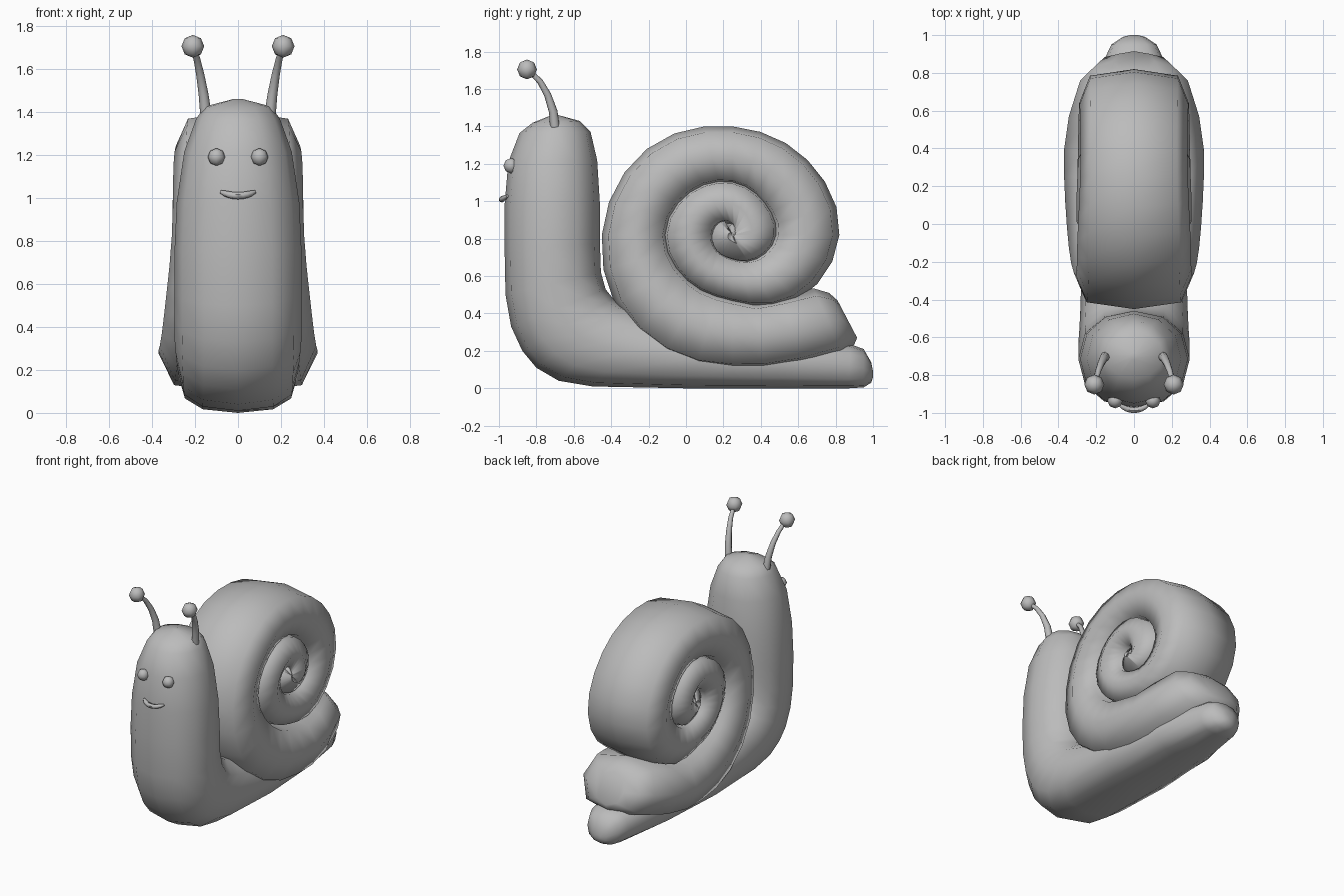
import bpy, bmesh
from math import sin, cos, pi, radians, copysign
from mathutils import Vector

cube = bpy.data.objects.get("Cube")
if cube:
    bpy.data.objects.remove(cube, do_unlink=True)

grey = bpy.data.materials.new("clay grey")
grey.use_nodes = True
grey.diffuse_color = (0.5, 0.5, 0.5, 1)
grey.node_tree.nodes["Principled BSDF"].inputs["Base Color"].default_value = (0.5, 0.5, 0.5, 1)


def finish(bm, name, angle=60):
    bmesh.ops.recalc_face_normals(bm, faces=bm.faces)
    mesh = bpy.data.meshes.new(name)
    bm.to_mesh(mesh)
    bm.free()
    mesh.materials.append(grey)
    obj = bpy.data.objects.new(name, mesh)
    bpy.context.collection.objects.link(obj)
    bpy.ops.object.select_all(action='DESELECT')
    obj.select_set(True)
    bpy.context.view_layer.objects.active = obj
    bpy.ops.object.shade_smooth_by_angle(angle=radians(angle))


def bridge(bm, rings):
    n = len(rings[0])
    for a, b in zip(rings, rings[1:]):
        for i in range(n):
            j = (i + 1) % n
            bm.faces.new((a[i], a[j], b[j], b[i]))
    bm.faces.new(rings[0])
    bm.faces.new(rings[-1])


def loft(name, sections, sides, angle):
    """Each section: outer y, z, inner y, z, half width, roundness (1 is round, less is boxier)."""
    bm = bmesh.new()
    rings = []
    for oy, oz, iy, iz, hw, power in sections:
        ring = []
        for i in range(sides):
            a = 2 * pi * i / sides
            s, c = (copysign(abs(round(v, 6)) ** power, v) for v in (sin(a), cos(a)))
            t = (1 + c) / 2
            ring.append(bm.verts.new((hw * s, iy + (oy - iy) * t, iz + (oz - iz) * t)))
        rings.append(ring)
    bridge(bm, rings)
    finish(bm, name, angle)


def tube(name, points, radii, sides=8):
    bm = bmesh.new()
    pts = [Vector(p) for p in points]
    rings = []
    for i, p in enumerate(pts):
        d = (pts[min(i + 1, len(pts) - 1)] - pts[max(i - 1, 0)]).normalized()
        u = d.cross(Vector((0, 1, 0.2))).normalized()
        v = d.cross(u)
        rings.append([bm.verts.new(p + radii[i] * (u * cos(2 * pi * k / sides) + v * sin(2 * pi * k / sides)))
                      for k in range(sides)])
    bridge(bm, rings)
    finish(bm, name)


def ball(name, centre, radius):
    bm = bmesh.new()
    bmesh.ops.create_uvsphere(bm, u_segments=8, v_segments=4, radius=radius)
    bmesh.ops.translate(bm, verts=bm.verts, vec=centre)
    finish(bm, name)


# Body: upright neck bending into a tapering foot
loft("body", [
    (-0.72, 1.46, -0.68, 1.46, 0.02, 1),
    (-0.82, 1.42, -0.57, 1.43, 0.155, 1),
    (-0.89, 1.365, -0.51, 1.37, 0.195, 1),
    (-0.95, 1.21, -0.475, 1.22, 0.25, 0.95),
    (-0.97, 0.98, -0.46, 0.98, 0.285, 0.92),
    (-0.97, 0.75, -0.46, 0.77, 0.295, 0.9),
    (-0.965, 0.50, -0.455, 0.62, 0.295, 0.9),
    (-0.935, 0.33, -0.43, 0.53, 0.295, 0.9),
    (-0.875, 0.20, -0.39, 0.48, 0.295, 0.88),
    (-0.80, 0.11, -0.34, 0.45, 0.29, 0.85),
    (-0.68, 0.04, -0.27, 0.43, 0.285, 0.8),
    (-0.50, 0.01, -0.15, 0.38, 0.28, 0.77),
    (0.0, 0.0, 0.1, 0.33, 0.275, 0.75),
    (0.5, 0.0, 0.5, 0.28, 0.23, 0.75),
    (0.87, 0.0, 0.88, 0.235, 0.155, 0.78),
    (0.95, 0.005, 0.95, 0.21, 0.12, 0.8),
    (0.99, 0.03, 0.99, 0.14, 0.06, 0.9),
    (1.0, 0.06, 1.0, 0.09, 0.02, 1)], 12, 85)

# Shell: a coiled tube, its outer radius and half width sampled every eighth of a turn
CY, CZ = 0.25, 0.82
radius = [0.73, 0.74, 0.70, 0.65, 0.58, 0.566, 0.57, 0.49, 0.37, 0.36, 0.38, 0.34, 0.30,
          0.26, 0.25, 0.20, 0.15, 0.14, 0.13, 0.115, 0.075, 0.02, -0.01, -0.03, -0.04]
width = [0.37, 0.345, 0.308, 0.30, 0.285, 0.285, 0.29, 0.295, 0.30, 0.305, 0.305,
         0.305, 0.30, 0.295, 0.29, 0.285, 0.28, 0.275, 0.27, 0.26, 0.25]


def smooth_sample(values, k):
    last = len(values) - 1
    i = min(int(k), last)
    f = min(k - i, 1)
    p0, p1, p2, p3 = (values[max(0, min(i + d, last))] for d in (-1, 0, 1, 2))
    return p1 + 0.5 * f * (p2 - p0 + f * (2*p0 - 5*p1 + 4*p2 - p3 + f * (3*(p1 - p2) + p3 - p0)))


shell = [(0.915, 0.27, 0.81, 0.47, 0.11, 0.9), (0.90, 0.235, 0.765, 0.51, 0.21, 0.85),
         (0.84, 0.18, 0.68, 0.535, 0.285, 0.75),
         (0.62, 0.125, 0.52, 0.49, 0.345, 0.65), (0.42, 0.095, 0.37, 0.46, 0.37, 0.63)]
for step in range(59):
    k = step / 3
    a = -pi / 2 - k * pi / 4
    out = smooth_sample(radius, k)
    inn = smooth_sample(radius, k + 8) - 0.04
    shell.append((CY + out * cos(a), CZ + out * sin(a), CY + inn * cos(a), CZ + inn * sin(a),
                  smooth_sample(width, k), 0.63))
loft("shell", shell, 8, 88)

# Face and stalks, mirrored
for side, s in (("left", 1), ("right", -1)):
    ball(side + "_eye", (s * 0.10, -0.935, 1.19), 0.041)
    ball(side + "_stalk_tip", (s * 0.21, -0.85, 1.705), 0.053)
    tube(side + "_stalk", [(s * 0.15, -0.70, 1.39), (s * 0.16, -0.71, 1.48), (s * 0.175, -0.74, 1.57),
                           (s * 0.19, -0.78, 1.64), (s * 0.205, -0.84, 1.70)],
         [0.026, 0.023, 0.019, 0.016, 0.013])

# Smile
arc = [i / 4 - 1 for i in range(9)]
tube("mouth", [(0.08 * t, -0.985 + 0.03 * t * t, 1.01 + 0.018 * t * t) for t in arc],
     [0.008 + 0.009 * (1 - t * t) ** 0.5 for t in arc], 6)
